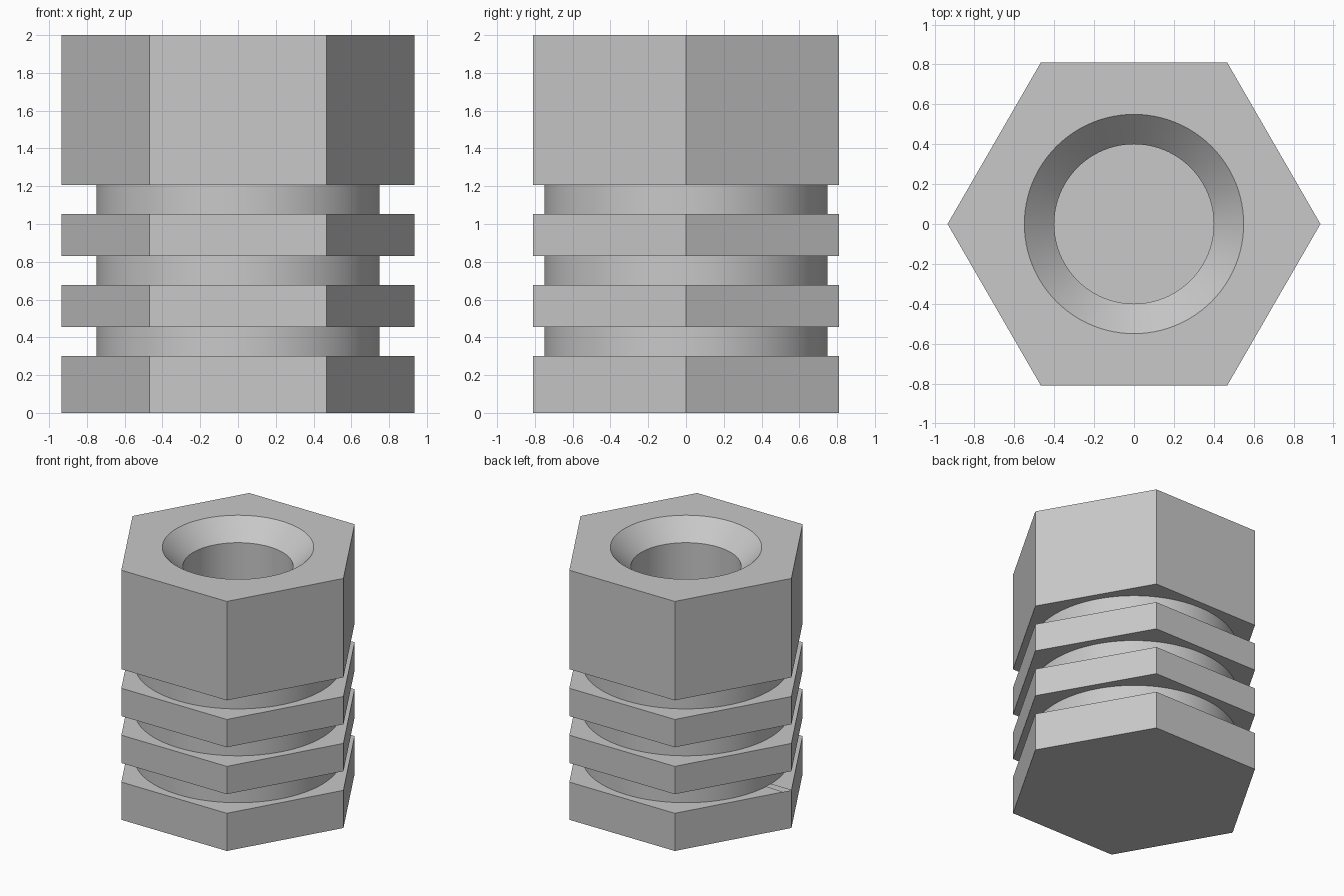
import bpy, bmesh, math

cube = bpy.data.objects.get("Cube")
if cube:
    bpy.data.objects.remove(cube, do_unlink=True)

grey = bpy.data.materials.new("plain grey")
grey.use_nodes = True
colour = (0.58, 0.58, 0.58, 1)
grey.diffuse_color = colour
grey.node_tree.nodes["Principled BSDF"].inputs["Base Color"].default_value = colour


def lathe(name, profile, sides, closed=False):
    """Turn (radius, z) points about z; a closed profile makes a ring, an open one is capped."""
    bm = bmesh.new()
    rings = [[bm.verts.new((r * math.cos(math.tau * i / sides),
                            r * math.sin(math.tau * i / sides), z))
              for i in range(sides)] for r, z in profile]
    pairs = list(zip(rings, rings[1:]))
    if closed:
        pairs.append((rings[-1], rings[0]))
    else:
        bm.faces.new(rings[0])
        bm.faces.new(rings[-1])
    for low, high in pairs:
        for i in range(sides):
            j = (i + 1) % sides
            bm.faces.new((low[i], low[j], high[j], high[i]))
    bmesh.ops.recalc_face_normals(bm, faces=bm.faces)
    mesh = bpy.data.meshes.new(name)
    bm.to_mesh(mesh)
    bm.free()
    mesh.materials.append(grey)
    obj = bpy.data.objects.new(name, mesh)
    bpy.context.collection.objects.link(obj)
    return obj


# Hexagonal body, with a corner towards each side
body = lathe("hexagonal_insert", [(0.935, 0), (0.935, 2)], 6)

# Blind bore with a countersunk mouth
cutters = [lathe("bore_cutter", [(0.4, 0.3), (0.4, 1.85), (0.6, 2.05)], 96)]

# Three round grooves between the flanges
for k in range(3):
    z0 = 0.302 + 0.376 * k
    z1 = z0 + 0.153
    cutters.append(lathe("groove_cutter",
                         [(0.75, z0), (1.2, z0), (1.2, z1), (0.75, z1)], 96, closed=True))

# Cut the body, then discard the cutters
bpy.context.view_layer.objects.active = body
for cutter in cutters:
    cutter.hide_render = True
    cut = body.modifiers.new("cut", "BOOLEAN")
    cut.operation = "DIFFERENCE"
    cut.solver = "EXACT"
    cut.object = cutter
    bpy.ops.object.modifier_apply(modifier=cut.name)
    bpy.data.objects.remove(cutter, do_unlink=True)

bpy.ops.object.select_all(action="DESELECT")
body.select_set(True)
bpy.ops.object.shade_smooth_by_angle(angle=math.radians(30))
